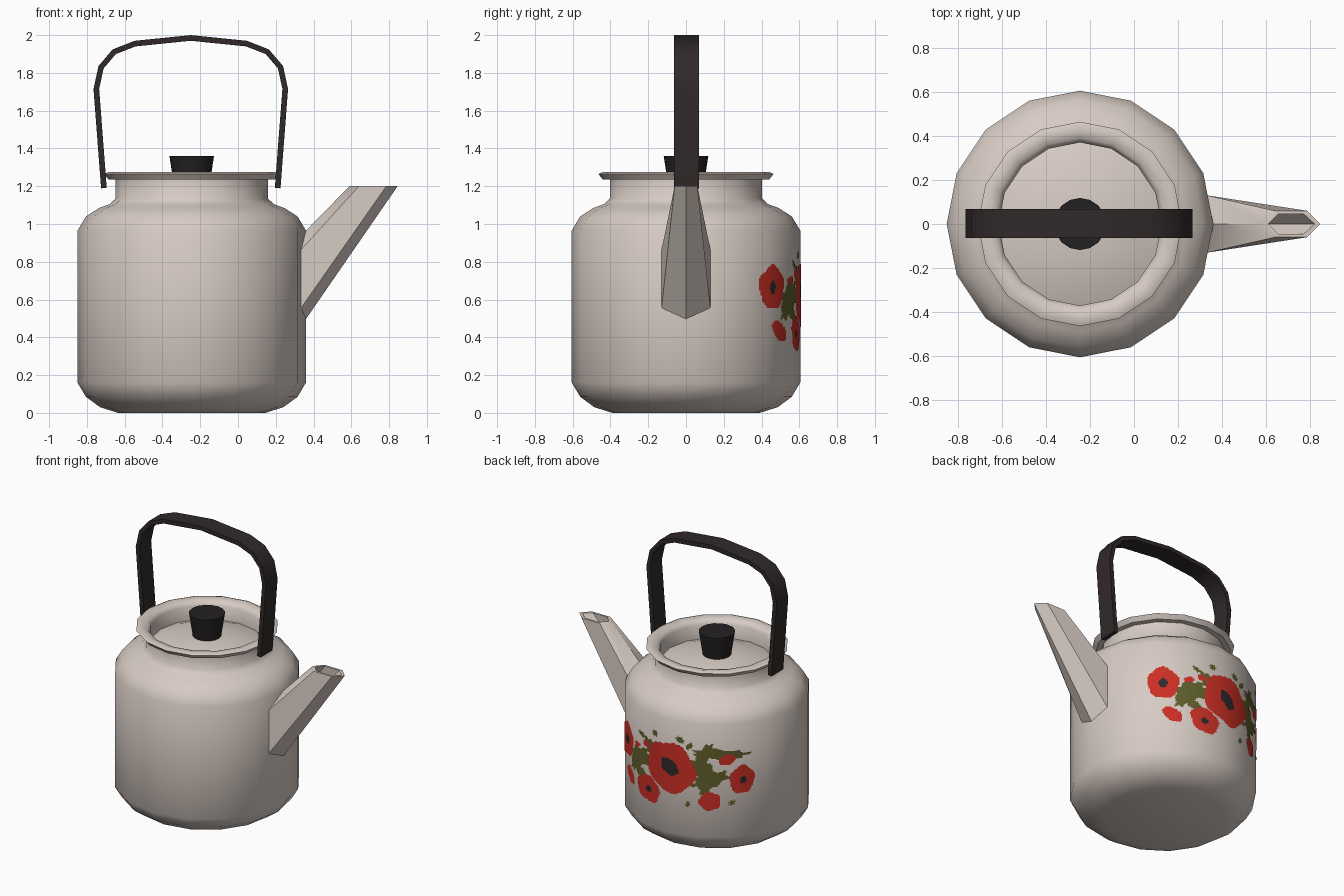
import bpy, bmesh, math
from mathutils import Vector

if "Cube" in bpy.data.objects:
    bpy.data.objects.remove(bpy.data.objects["Cube"])

CX, R, SIDES = -0.245, 0.605, 16


def material(name, rgb):
    m = bpy.data.materials.new(name)
    m.diffuse_color = (*rgb, 1)
    m.use_nodes = True
    m.node_tree.nodes["Principled BSDF"].inputs["Base Color"].default_value = m.diffuse_color
    return m


ENAMEL = material("cream_enamel", (0.68, 0.60, 0.55))
HANDLE = material("dark_brown", (0.030, 0.022, 0.022))
KNOB = material("black_plastic", (0.018, 0.015, 0.016))
RED = material("poppy_red", (0.60, 0.028, 0.018))
GREEN = material("leaf_green", (0.115, 0.115, 0.025))
DARK = material("poppy_centre", (0.028, 0.022, 0.024))


def finish(name, bm, mats, angle):
    me = bpy.data.meshes.new(name)
    bm.to_mesh(me)
    bm.free()
    for m in mats:
        me.materials.append(m)
    ob = bpy.data.objects.new(name, me)
    bpy.context.collection.objects.link(ob)
    bpy.ops.object.select_all(action='DESELECT')
    ob.select_set(True)
    bpy.context.view_layer.objects.active = ob
    bpy.ops.object.shade_smooth_by_angle(angle=math.radians(angle))
    return ob


def loft(name, rings, mat, cap_start=False, cap_end=False, angle=50, fix=False):
    bm = bmesh.new()
    vs = [[bm.verts.new(p) for p in ring] for ring in rings]
    n = len(rings[0])
    for a, b in zip(vs, vs[1:]):
        for j in range(n):
            k = (j + 1) % n
            bm.faces.new((a[j], a[k], b[k], b[j]))
    if cap_start:
        bm.faces.new(vs[0][::-1])
    if cap_end:
        bm.faces.new(vs[-1])
    if fix:
        bmesh.ops.recalc_face_normals(bm, faces=bm.faces)
    return finish(name, bm, [mat], angle)


def circle(r, z):
    return [(CX + r * math.cos(2 * math.pi * j / SIDES),
             r * math.sin(2 * math.pi * j / SIDES), z) for j in range(SIDES)]


# Pot body with neck and rolled rim
loft("pot_body", [circle(r, z) for r, z in (
    (0.39, 0), (0.485, 0.03), (0.56, 0.085), (0.605, 0.16), (0.605, 0.965),
    (0.56, 1.04), (0.49, 1.085), (0.435, 1.105), (0.403, 1.135), (0.403, 1.235),
    (0.44, 1.235), (0.464, 1.265), (0.44, 1.275), (0.39, 1.265), (0.37, 1.24),
    (0.37, 1.12))], ENAMEL, cap_start=True)

# Recessed domed lid and its knob
loft("lid", [circle(r, z) for r, z in ((0.37, 1.14), (0.3, 1.165), (0.18, 1.19), (0.08, 1.2))],
     ENAMEL, cap_end=True)
loft("lid_knob", [circle(0.092, 1.19), circle(0.118, 1.36)], KNOB, cap_start=True, cap_end=True)


# Six-sided spout with hollow mouth
def hex_ring(a, b, c, d, w, za, zb, zc, zd):
    return [(a, 0, za), (b, -w, zb), (c, -w, zc), (d, 0, zd), (c, w, zc), (b, w, zb)]


loft("spout", [
    hex_ring(0.355, 0.33, 0.33, 0.355, 0.13, 0.96, 0.86, 0.55, 0.49),
    hex_ring(0.59, 0.64, 0.785, 0.845, 0.06, 1.2, 1.2, 1.2, 1.2),
    hex_ring(0.61, 0.655, 0.77, 0.82, 0.046, 1.2, 1.2, 1.2, 1.2),
    hex_ring(0.47, 0.50, 0.56, 0.60, 0.065, 1.03, 1.0, 0.96, 0.92)],
    ENAMEL, cap_end=True)

# Strap handle swept along a mirrored arch
half = [(-0.71, 1.19), (-0.75, 1.715), (-0.725, 1.83), (-0.655, 1.912), (-0.545, 1.955)]
path = [Vector(p) for p in half + [(-0.25, 1.985)] + [(-0.5 - x, z) for x, z in half[::-1]]]
rings = []
for i, p in enumerate(path):
    t = (path[min(i + 1, len(path) - 1)] - path[max(i - 1, 0)]).normalized()
    n = Vector((-t.y, t.x)) * 0.015
    rings.append([((p + s * n).x, 0.003 + y, (p + s * n).y)
                  for s, y in ((1, -0.066), (1, 0.066), (-1, 0.066), (-1, -0.066))])
loft("handle", rings, HANDLE, True, True, 30, True)

# Painted poppies: (along, height, half width, half height, tilt in degrees)
centres = [(-0.01, 0.63, 0.072, 0.05, -40), (-0.47, 0.665, 0.028, 0.035, 0),
           (-0.188, 0.42, 0.026, 0.024, 0), (0.49, 0.562, 0.024, 0.026, 0)]
reds = [(-0.01, 0.625, 0.185, 0.175, -30), (-0.47, 0.665, 0.105, 0.115, 0),
        (-0.41, 0.435, 0.072, 0.045, -35), (-0.188, 0.422, 0.105, 0.09, -20),
        (0.48, 0.567, 0.085, 0.1, 0), (0.268, 0.418, 0.072, 0.066, 0),
        (0.38, 0.715, 0.056, 0.035, 20), (-0.30, 0.70, 0.035, 0.022, 10),
        (-0.21, 0.735, 0.03, 0.022, 0)]
greens = [(-0.28, 0.62, 0.12, 0.065, 15), (-0.33, 0.56, 0.08, 0.04, 50),
          (-0.25, 0.51, 0.11, 0.03, -25), (-0.17, 0.72, 0.075, 0.04, -50),
          (-0.13, 0.835, 0.022, 0.022, 0), (-0.25, 0.79, 0.03, 0.016, -30),
          (0.065, 0.835, 0.03, 0.02, -30), (0.13, 0.80, 0.03, 0.018, 40),
          (0.34, 0.755, 0.18, 0.034, -3), (0.23, 0.745, 0.09, 0.04, 60),
          (0.23, 0.63, 0.11, 0.06, -45), (0.27, 0.57, 0.12, 0.05, 20),
          (0.24, 0.51, 0.06, 0.035, 70), (0.12, 0.385, 0.022, 0.016, 60),
          (0.41, 0.41, 0.024, 0.016, 30)]


def inside(u, z, blob, wobble, lobes):
    u0, z0, a, b, tilt = blob
    c, s = math.cos(math.radians(tilt)), math.sin(math.radians(tilt))
    du, dz = u - u0, z - z0
    x, y = (du * c + dz * s) / a, (dz * c - du * s) / b
    return math.hypot(x, y) < 1 + wobble * math.sin(lobes * math.atan2(y, x) + 40 * u0)


def paint_index(u, z):
    for index, (blobs, wobble, lobes) in enumerate(
            ((centres, 0.06, 5), (reds, 0.05, 5), (greens, 0.16, 7))):
        if any(inside(u, z, b, wobble, lobes) for b in blobs):
            return index
    return None


# Fine skin over the six rear facets; only the painted cells are kept
SUB, ROWS, Z0, DZ = 28, 74, 0.29, 0.0083
wall = circle(R + 0.003, 0)
bm = bmesh.new()
grid = {}


def skin_vert(i, j):
    if (i, j) not in grid:
        k, t = divmod(i, SUB)
        p = Vector(wall[k]).lerp(Vector(wall[k + 1]), t / SUB)
        grid[i, j] = bm.verts.new((p.x, p.y, Z0 + j * DZ))
    return grid[i, j]


for i in range(SUB, 7 * SUB):
    u = 0.6 * math.radians(22.5 * (i + 0.5) / SUB - 95)
    for j in range(ROWS):
        index = paint_index(u, Z0 + (j + 0.5) * DZ)
        if index is not None:
            f = bm.faces.new((skin_vert(i, j), skin_vert(i + 1, j),
                              skin_vert(i + 1, j + 1), skin_vert(i, j + 1)))
            f.material_index = index
flowers = finish("painted_poppies", bm, [DARK, RED, GREEN], 50)
# Round shading to match the smooth wall
flowers.data.normals_split_custom_set_from_vertices(
    [Vector((v.co.x - CX, v.co.y, 0)).normalized() for v in flowers.data.vertices])
